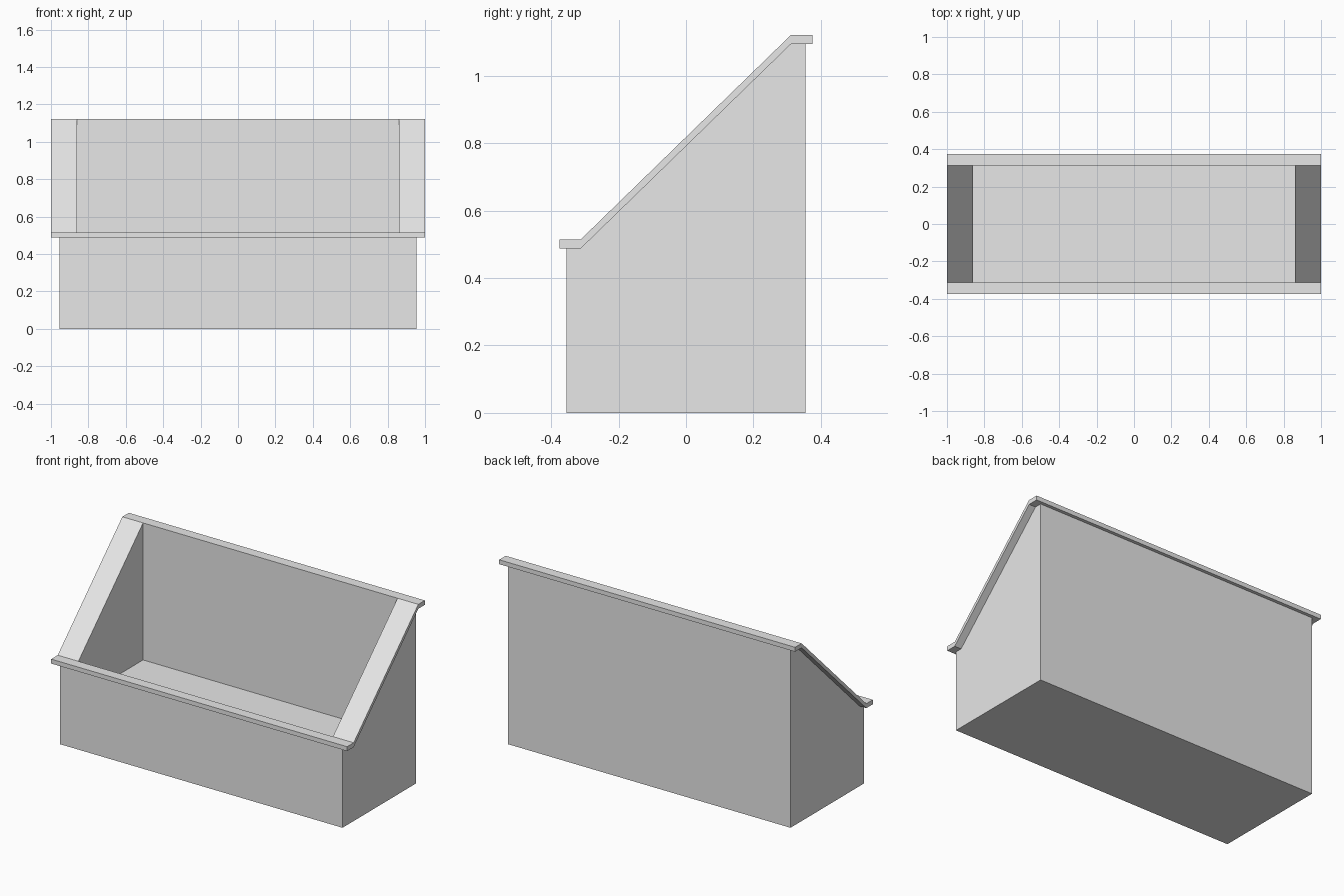
import bpy
import bmesh

cube = bpy.data.objects.get("Cube")
if cube:
    bpy.data.objects.remove(cube, do_unlink=True)

# Main sizes
WALL_X, WALL_Y = 0.955, 0.355      # outer walls
RIM_X, RIM_Y = 1.0, 0.375          # overhanging rim
INNER_X, INNER_Y = 0.86, 0.312     # opening, also where the slope starts and ends
LOW, HIGH = 0.488, 1.095           # underside of the rim, front and back
RIM_THICK = 0.027
FLOOR_Z = 0.285

grey = bpy.data.materials.new("plain grey")
grey.use_nodes = True
grey.diffuse_color = (0.8, 0.8, 0.8, 1)
grey.node_tree.nodes["Principled BSDF"].inputs["Base Color"].default_value = (0.8, 0.8, 0.8, 1)

bm = bmesh.new()


def ring(x, y, front_z, back_z):
    """Closed loop around the box, with a bend at the ends of the slope."""
    side = [(-y, front_z), (-INNER_Y, front_z), (INNER_Y, back_z), (y, back_z)]
    points = [(x, py, pz) for py, pz in side]
    points += [(-x, py, pz) for py, pz in reversed(side)]
    return [bm.verts.new(p) for p in points]


# Loops from the base, up the walls, round the rim and down to the inner floor
rings = [
    ring(WALL_X, WALL_Y, 0, 0),
    ring(WALL_X, WALL_Y, LOW, HIGH),
    ring(RIM_X, RIM_Y, LOW, HIGH),
    ring(RIM_X, RIM_Y, LOW + RIM_THICK, HIGH + RIM_THICK),
    ring(INNER_X, INNER_Y, LOW + RIM_THICK, HIGH + RIM_THICK),
    ring(INNER_X, INNER_Y, FLOOR_Z, FLOOR_Z),
]
for lower, upper in zip(rings, rings[1:]):
    for i in range(len(lower)):
        j = (i + 1) % len(lower)
        bm.faces.new((lower[i], lower[j], upper[j], upper[i]))

# Underside and inner floor
bm.faces.new(reversed(rings[0]))
bm.faces.new(rings[-1])

# Merge the square corners of the opening
bmesh.ops.remove_doubles(bm, verts=bm.verts, dist=0.0005)
bmesh.ops.recalc_face_normals(bm, faces=bm.faces)

mesh = bpy.data.meshes.new("sloped_open_bin")
bm.to_mesh(mesh)
bm.free()
mesh.materials.append(grey)
bin_object = bpy.data.objects.new("sloped_open_bin", mesh)
bpy.context.collection.objects.link(bin_object)
